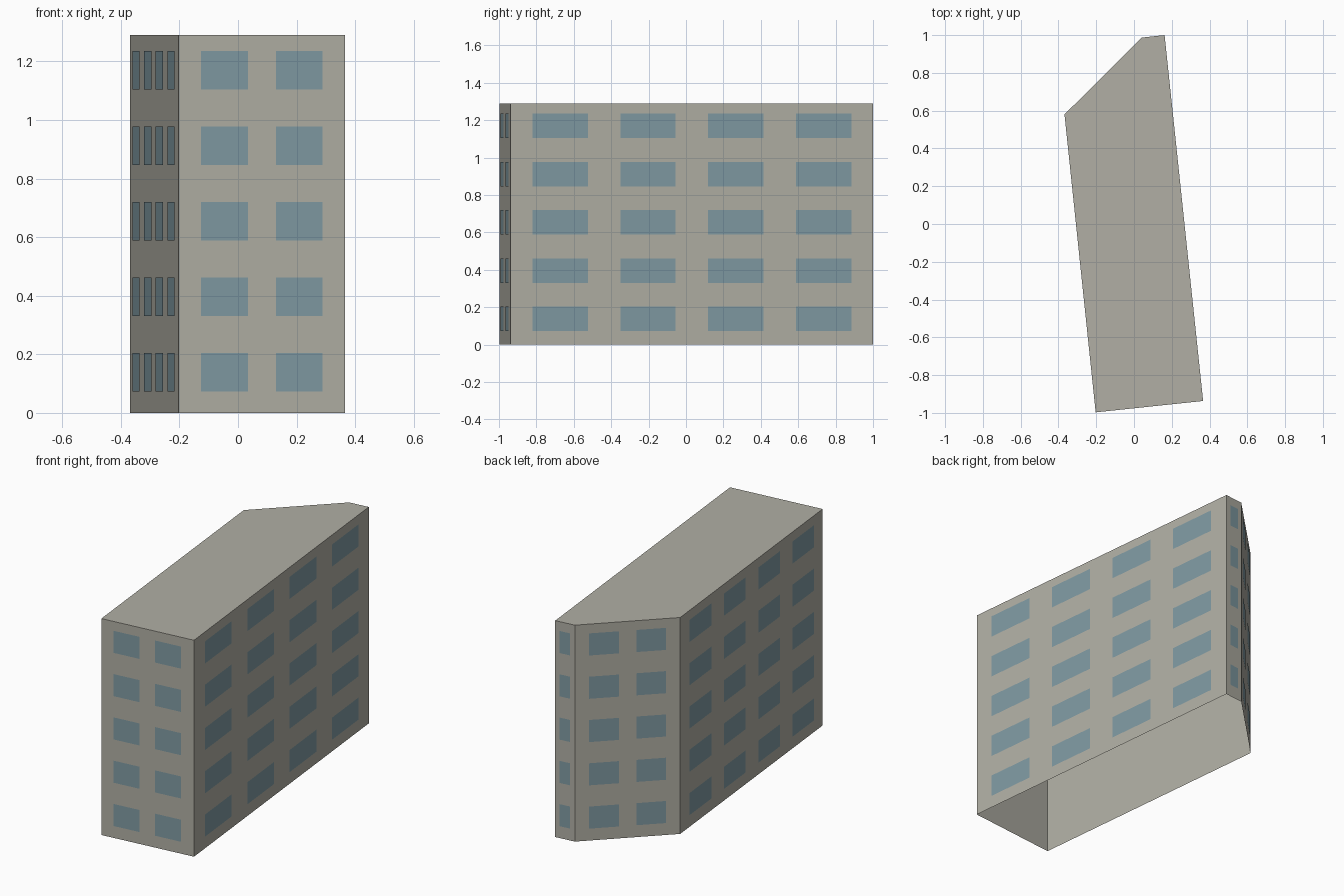
import bpy
import bmesh
from mathutils import Vector

default_cube = bpy.data.objects.get("Cube")
if default_cube:
    bpy.data.objects.remove(default_cube, do_unlink=True)

HEIGHT = 1.29
FLOORS = 5
PLATE = 0.003  # how far the glass stands off the wall


def make_material(name, color):
    mat = bpy.data.materials.new(name)
    mat.use_nodes = True
    mat.diffuse_color = color
    mat.node_tree.nodes["Principled BSDF"].inputs["Base Color"].default_value = color
    return mat


def make_object(name, bm, mat):
    mesh = bpy.data.meshes.new(name)
    bm.to_mesh(mesh)
    bm.free()
    mesh.materials.append(mat)
    obj = bpy.data.objects.new(name, mesh)
    bpy.context.collection.objects.link(obj)
    return obj


concrete = make_material("warm grey concrete", (0.44, 0.43, 0.375, 1))
glass = make_material("blue grey glass", (0.215, 0.325, 0.365, 1))

# Footprint, counter-clockwise, with the number of window bays on each wall
footprint = [
    ("front", (-0.203, -0.997), 2),
    ("left", (0.366, -0.937), 4),
    ("back", (0.162, 1.0), 1),
    ("chamfer", (0.042, 0.987), 2),
    ("right", (-0.368, 0.58), 4),
]
corners = [Vector((x, y, 0)) for _, (x, y), _ in footprint]
up = Vector((0, 0, 1))

# Building shell: walls and flat roof, open underneath
bm = bmesh.new()
base = [bm.verts.new(c) for c in corners]
top = [bm.verts.new(c + up * HEIGHT) for c in corners]
for i in range(len(base)):
    j = (i + 1) % len(base)
    bm.faces.new((base[i], base[j], top[j], top[i]))
bm.faces.new(top)
make_object("building_shell", bm, concrete)

# Window plates: an even grid on every wall
floor_height = HEIGHT / FLOORS
for i, (name, _, bays) in enumerate(footprint):
    start = corners[i]
    wall = corners[(i + 1) % len(corners)] - start
    length = wall.length
    along = wall.normalized()
    offset = along.cross(up) * PLATE
    inset = min(0.03, 0.08 * length)
    pitch = (length - 2 * inset) / bays
    half = pitch * 0.63 / 2

    bm = bmesh.new()
    for floor in range(FLOORS):
        low = up * (floor + 0.28) * floor_height
        high = up * (floor + 0.79) * floor_height
        for bay in range(bays):
            mid = inset + (bay + 0.5) * pitch
            a = start + offset + along * (mid - half)
            b = start + offset + along * (mid + half)
            bm.faces.new([bm.verts.new(p) for p in (a + low, b + low, b + high, a + high)])
    make_object(name + "_windows", bm, glass)
